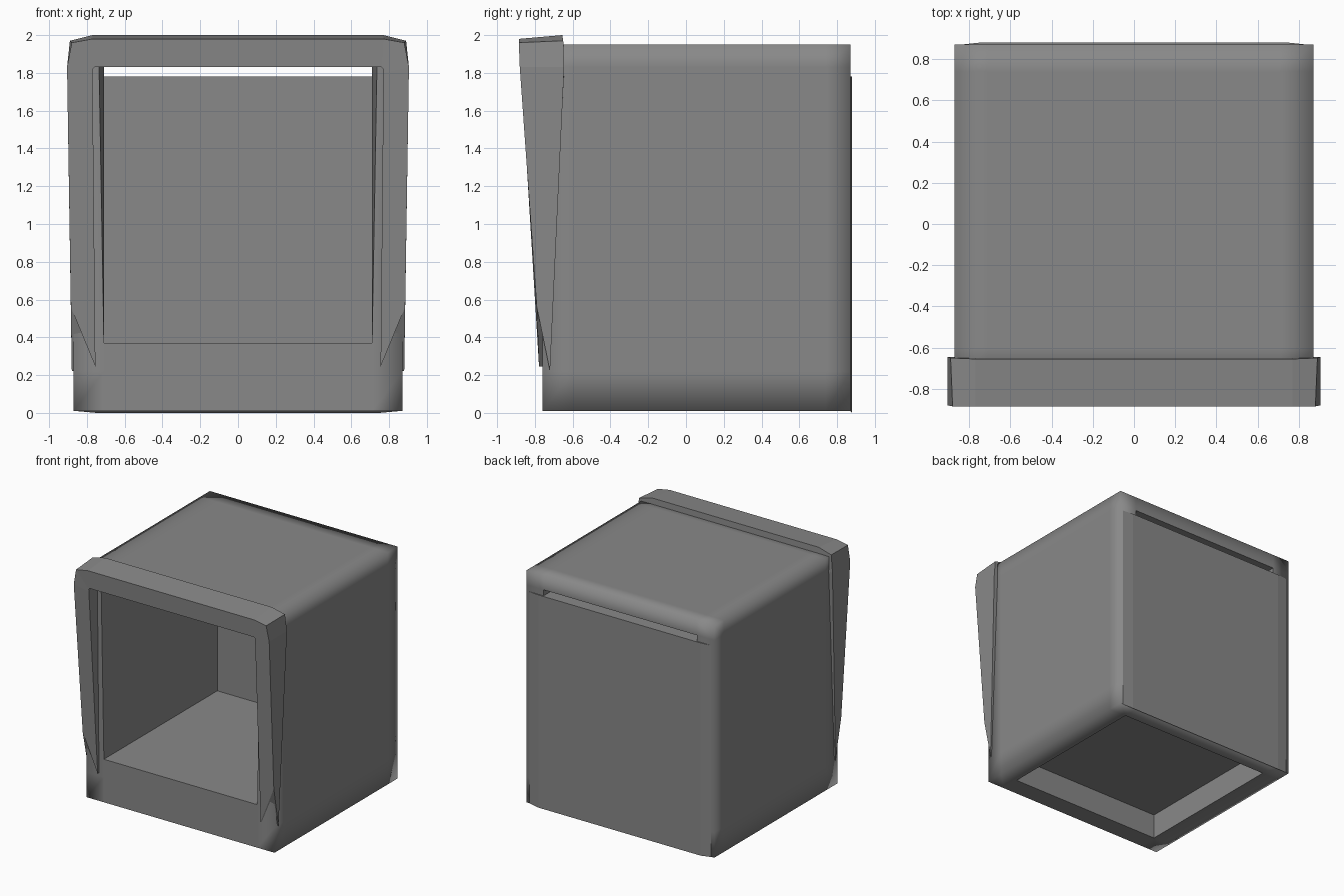
import bpy, bmesh
from itertools import product

cube = bpy.data.objects.get("Cube")
if cube:
    bpy.data.objects.remove(cube, do_unlink=True)

grey = bpy.data.materials.new("mid_grey")
grey.use_nodes = True
grey.diffuse_color = (0.25, 0.25, 0.25, 1)
grey.node_tree.nodes["Principled BSDF"].inputs["Base Color"].default_value = (0.25, 0.25, 0.25, 1)


def make_object(name, bm):
    bmesh.ops.recalc_face_normals(bm, faces=bm.faces)
    mesh = bpy.data.meshes.new(name)
    bm.to_mesh(mesh)
    bm.free()
    mesh.materials.append(grey)
    obj = bpy.data.objects.new(name, mesh)
    bpy.context.collection.objects.link(obj)
    return obj


# Body: blocks on an uneven grid, left out where the body is hollow
xs = [-0.87, -0.71, 0.71, 0.87]
ys = [-0.76, -0.6, 0.74, 0.87]
zs = [0.01, 0.22, 0.37, 1.78, 1.83, 1.95]
dims = (len(xs) - 1, len(ys) - 1, len(zs) - 1)


def inside(c):
    return all(0 <= c[i] < dims[i] for i in range(3))


def solid(c):
    x, y, z = c
    if not inside(c):
        return False
    if x == 1:
        cavity = z == 2 and y < 2
        slot = z == 3
        recess = z == 0 and y == 1
        return not (cavity or slot or recess)
    return True


bm = bmesh.new()
verts = {}


def grid_vert(i, j, k):
    if (i, j, k) not in verts:
        x, y, z = xs[i], ys[j], zs[k]
        if j == 0 and i in (1, 2) and k in (3, 4):
            x *= 1.035          # mouth widens a little at the top
        verts[i, j, k] = bm.verts.new((x, y, z))
    return verts[i, j, k]


inner = set()
for cell in product(*(range(d) for d in dims)):
    if not solid(cell):
        continue
    for axis, side in product(range(3), (0, 1)):
        near = list(cell)
        near[axis] += 2 * side - 1
        if solid(near):
            continue
        corners = []
        for a, b in ((0, 0), (1, 0), (1, 1), (0, 1)):
            p = list(cell)
            p[axis] += side
            p[(axis + 1) % 3] += a
            p[(axis + 2) % 3] += b
            corners.append(grid_vert(*p))
        face = bm.faces.new(corners)
        face.smooth = True
        if inside(near):
            inner.add(face)

# Smooth outside corners, crisp mouth, recess and lower front edge
bm.normal_update()
for e in bm.edges:
    at_front = all(v.co.y < -0.75 for v in e.verts)
    at_base = all(v.co.z < 0.02 for v in e.verts)
    bends = len(e.link_faces) != 2 or e.calc_face_angle(0) > 0.5
    if bends and (any(f in inner for f in e.link_faces) or (at_front and at_base)):
        e.smooth = False
make_object("body_shell", bm)

# Back panel, slightly proud of the body
bm = bmesh.new()
rings = []
for x, y, z in ((0.86, 0.868, 0.01), (0.75, 0.88, 0)):
    rings.append([bm.verts.new(p) for p in
                  ((-x, y, z), (x, y, z), (x, y, 1.78), (-x, y, 1.78))])
bm.faces.new(rings[1])
for i in range(4):
    j = (i + 1) % 4
    bm.faces.new((rings[0][i], rings[0][j], rings[1][j], rings[1][i]))
make_object("back_panel", bm)

# Front frame: four-point sections swept from the top centre down one leg
# Each section is front outer, rear outer, rear inner, front inner
sections = [
    ((0, -0.885, 1.98), (0, -0.655, 2), (0, -0.645, 1.83), (0, -0.875, 1.83)),
    ((0.77, -0.885, 1.98), (0.77, -0.655, 2), (0.76, -0.645, 1.83), (0.76, -0.875, 1.83)),
    ((0.88, -0.885, 1.96), (0.89, -0.65, 1.97), (0.77, -0.645, 1.82), (0.77, -0.875, 1.82)),
    ((0.905, -0.88, 1.83), (0.905, -0.645, 1.83), (0.77, -0.645, 1.8), (0.77, -0.873, 1.8)),
    ((0.885, -0.79, 0.56), (0.88, -0.72, 0.22), (0.755, -0.72, 0.245), (0.755, -0.778, 0.245)),
]
bm = bmesh.new()
rings = [[bm.verts.new(p) for p in s] for s in sections]
for r, s in zip(rings, rings[1:]):
    for i in range(4):
        j = (i + 1) % 4
        bm.faces.new((r[i], r[j], s[j], s[i]))
bm.faces.new(rings[-1])
frame = make_object("front_frame", bm)
mirror = frame.modifiers.new("Mirror", "MIRROR")
mirror.use_clip = True
